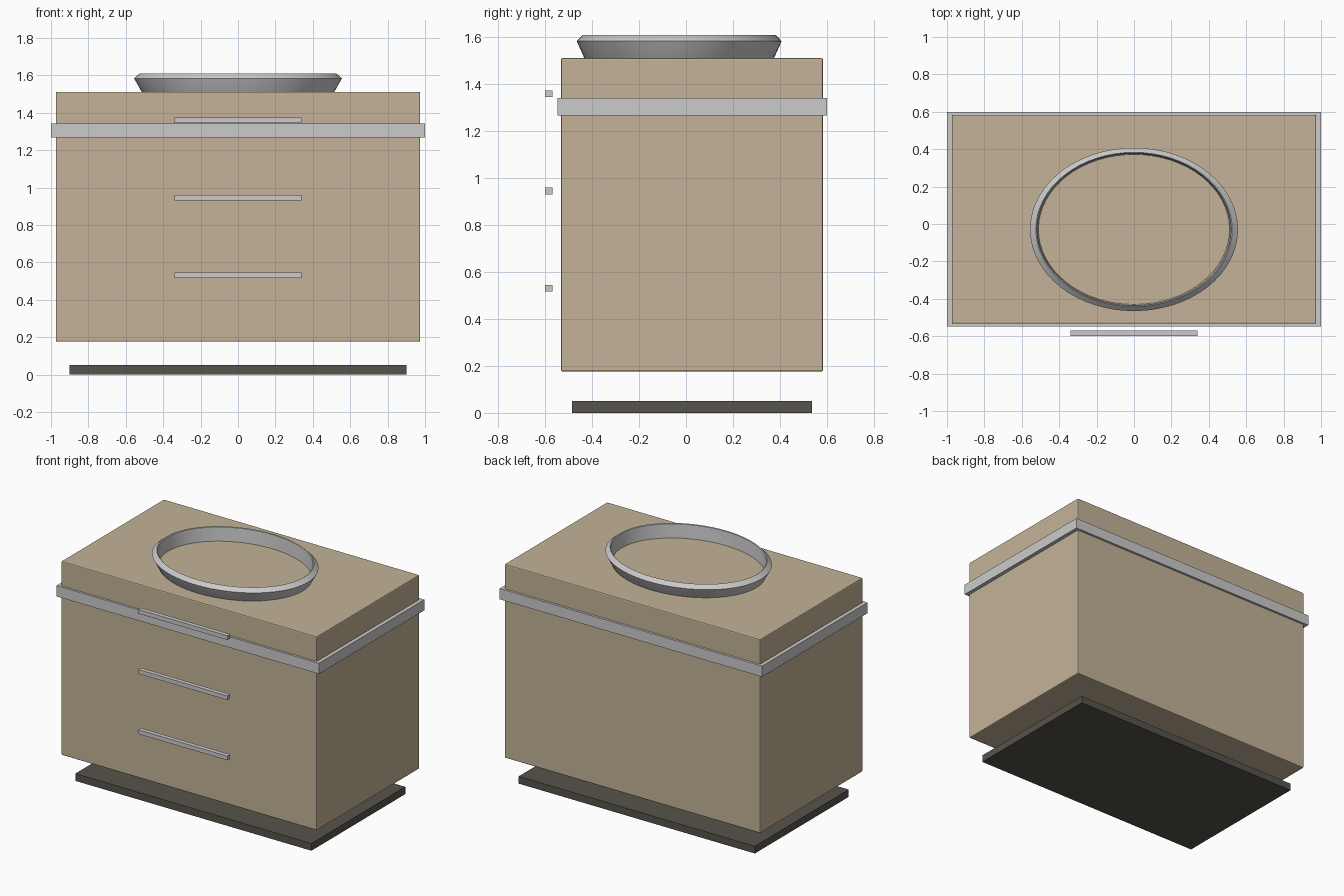
import bpy, bmesh, math

if "Cube" in bpy.data.objects:
    bpy.data.objects.remove(bpy.data.objects["Cube"])


def material(name, rgb):
    m = bpy.data.materials.new(name)
    m.diffuse_color = (*rgb, 1)
    m.use_nodes = True
    m.node_tree.nodes["Principled BSDF"].inputs["Base Color"].default_value = m.diffuse_color
    return m


wood = material("wood", (0.55, 0.45, 0.31))
dark = material("dark_base", (0.095, 0.087, 0.072))


def box(name, lo, hi, mat=None, bevel=0):
    mid = [(a + b) / 2 for a, b in zip(lo, hi)]
    bpy.ops.mesh.primitive_cube_add(size=1, location=mid)
    ob = bpy.context.object
    ob.name = name
    ob.scale = [b - a for a, b in zip(lo, hi)]
    bpy.ops.object.transform_apply(location=False, rotation=False, scale=True)
    if mat:
        ob.data.materials.append(mat)
    if bevel:
        mod = ob.modifiers.new("soft_edges", 'BEVEL')
        mod.width = bevel
        mod.segments = 2
    return ob


# Cabinet, recessed plinth and the band around the cabinet
box("cabinet", (-0.974, -0.533, 0.176), (0.974, 0.584, 1.512), wood, 0.007)
box("plinth", (-0.9, -0.486, 0), (0.9, 0.536, 0.05), dark)
box("countertop", (-1, -0.548, 1.268), (1, 0.6, 1.342))

# Drawer pulls
for i, z in enumerate((0.531, 0.946, 1.36)):
    box(f"drawer_pull_{i + 1}", (-0.34, -0.6, z - 0.0145), (0.34, -0.57, z + 0.0145))

# Oval basin: lathed bowl profile (radius, height), squashed in y
profile = [(0, 1.40), (0.36, 1.40), (0.45, 1.43), (0.515, 1.512), (0.556, 1.584),
           (0.525, 1.61), (0.519, 1.606), (0.511, 1.512), (0.43, 1.44),
           (0.35, 1.42), (0, 1.42)]
bm = bmesh.new()
verts = [bm.verts.new((r, 0, z)) for r, z in profile]
edges = [bm.edges.new(p) for p in zip(verts, verts[1:])]
bmesh.ops.spin(bm, geom=verts + edges, cent=(0, 0, 0), axis=(0, 0, 1),
               angle=2 * math.pi, steps=64, use_duplicate=False)
bmesh.ops.remove_doubles(bm, verts=bm.verts, dist=1e-5)
bmesh.ops.recalc_face_normals(bm, faces=bm.faces)
mesh = bpy.data.meshes.new("basin")
bm.to_mesh(mesh)
bm.free()
basin = bpy.data.objects.new("basin", mesh)
bpy.context.collection.objects.link(basin)
basin.location.y = -0.029
basin.scale.y = 0.785
bpy.ops.object.select_all(action='DESELECT')
basin.select_set(True)
bpy.context.view_layer.objects.active = basin
bpy.ops.object.shade_smooth_by_angle(angle=math.radians(35))
